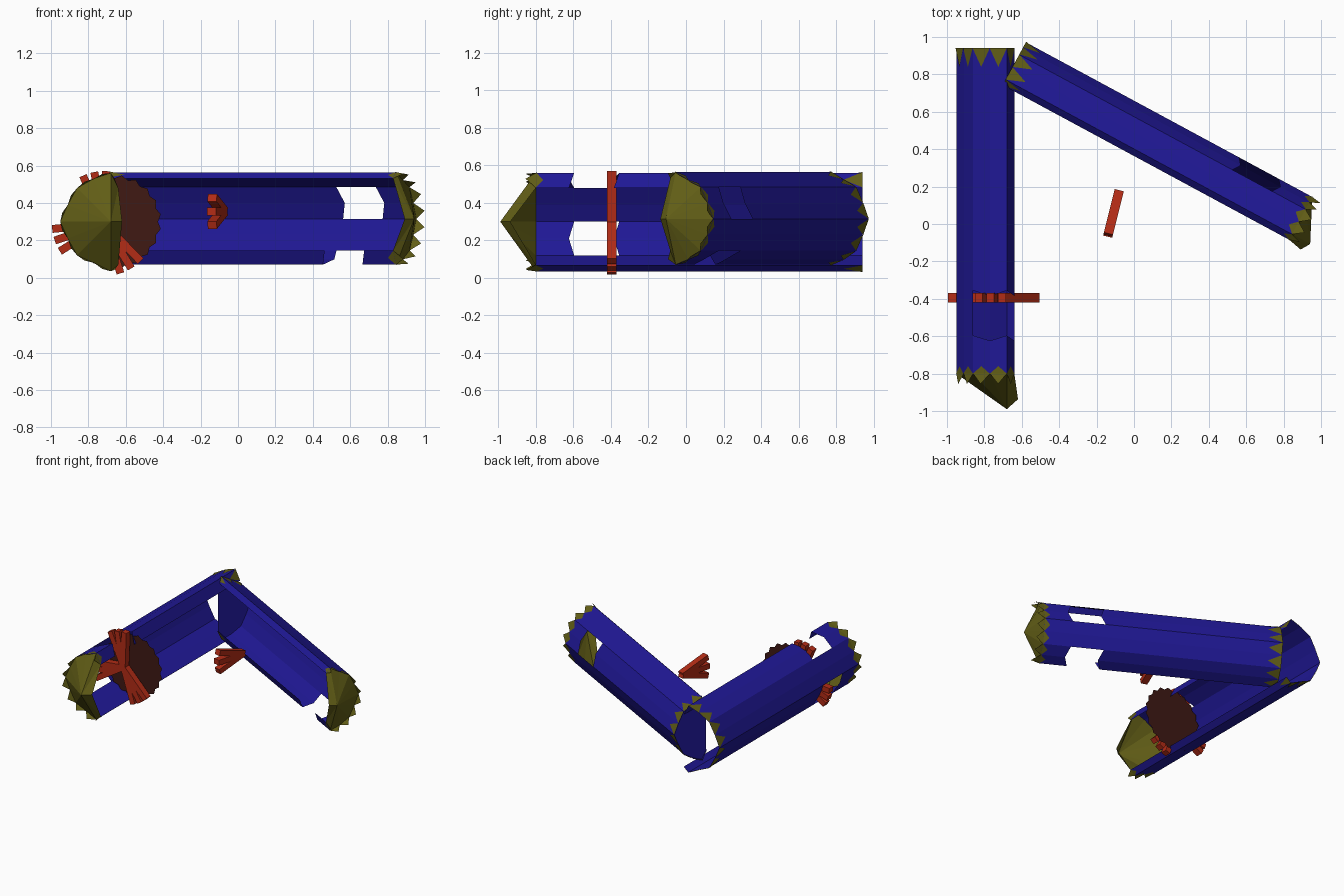
import bpy, bmesh
from math import radians, sin, cos, pi
from mathutils import Vector, Matrix

if "Cube" in bpy.data.objects:
    bpy.data.objects.remove(bpy.data.objects["Cube"], do_unlink=True)


def material(name, rgb):
    m = bpy.data.materials.new(name)
    m.use_nodes = True
    m.diffuse_color = (*rgb, 1)
    m.node_tree.nodes["Principled BSDF"].inputs["Base Color"].default_value = (*rgb, 1)
    return m


BLUE = material("blue", (0.014, 0.009, 0.3))
OLIVE = material("olive", (0.12, 0.11, 0.008))
RED = material("red", (0.45, 0.025, 0.008))
BROWN = material("brown", (0.05, 0.01, 0.007))


def finish(name, bm, mat):
    mesh = bpy.data.meshes.new(name)
    bm.to_mesh(mesh)
    bm.free()
    mesh.materials.append(mat)
    ob = bpy.data.objects.new(name, mesh)
    bpy.context.collection.objects.link(ob)
    return ob


def polygons(name, polys, mat):
    bm = bmesh.new()
    for poly in polys:
        bm.faces.new([bm.verts.new(p) for p in poly])
    bmesh.ops.remove_doubles(bm, verts=bm.verts, dist=0.0005)
    bmesh.ops.recalc_face_normals(bm, faces=bm.faces)
    return finish(name, bm, mat)


# Half-round trough section: (outward, upward)
PROFILE = [(-.04, .18), (0, .26), (.09, .23), (.18, .18), (.23, .09), (.27, 0),
           (.23, -.09), (.18, -.18), (.09, -.22), (0, -.265), (-.04, -.23)]
FACETS = range(len(PROFILE) - 1)
LENGTH = 1.74
STATIONS = [0, 1.31, 1.55, LENGTH]
MISSING = {0, 1, 2, 5, 6}


def trough(name, origin, axis, out, wide, high, nose, capped):
    origin, axis, out = Vector(origin), Vector(axis).normalized(), Vector(out).normalized()

    def place(i, t, grow=1.0):
        o, z = PROFILE[i]
        return origin + axis * t + out * (o * wide * grow) + Vector((0, 0, z * high * grow))

    def mid(i, t, grow):
        return (place(i, t, grow) + place(i + 1, t, grow)) / 2

    def station(i, k):
        ragged = 0.014 * (-1) ** i if 0 < k < 3 else 0
        return STATIONS[k] + ragged

    # Faceted wall with two broken openings
    wall = []
    for i in FACETS:
        for k in range(3):
            if k == 1 and i in MISSING:
                continue
            wall.append([place(i, station(i, k)), place(i + 1, station(i + 1, k)),
                         place(i + 1, station(i + 1, k + 1)), place(i, station(i, k + 1))])
    polygons(name + "_wall", wall, BLUE)

    # Pointed teeth at both ends
    teeth = []
    for i in FACETS:
        teeth.append([place(i, LENGTH), place(i + 1, LENGTH), mid(i, LENGTH + .055, 1.04)])
        teeth.append([place(i, LENGTH, 1.01), place(i + 1, LENGTH, 1.01), mid(i, LENGTH - .04, 1.01)])
        teeth.append([place(i, 0, 1.015), place(i + 1, 0, 1.015), mid(i, .1, 1.015)])
    polygons(name + "_teeth", teeth, OLIVE)

    # Cone nose, closed on its flat side
    tip = origin + axis * (LENGTH + nose)
    side = origin + axis * (LENGTH + nose * .72) - out * .06 * wide
    cone = [[place(i, LENGTH), place(i + 1, LENGTH), tip] for i in FACETS]
    cone += [[place(0, LENGTH), tip, side], [place(len(FACETS), LENGTH), side, tip]]
    polygons(name + "_nose", cone, OLIVE)

    # End plate
    if capped:
        polygons(name + "_end_plate", [[place(i, .01) for i in range(len(PROFILE))]], BLUE)


trough("side_trough", (-.68, .94, .3), (0, -1, 0), (-1, 0, 0), 1, 1, .19, False)
trough("back_trough", (-.686, .772, .315), (.88, -.475, 0), (.475, .88, 0), .84, -.94, .11, True)


# Fans of three sticks
def fan(name, root, direction, spread, reach):
    root, direction = Vector(root), Vector(direction).normalized()
    normal = direction.cross(Vector((0, 0, 1)))
    if abs(direction.y) < .01:
        normal = Vector((0, 1, 0))
    normal.normalize()
    bm = bmesh.new()
    for step in (-1, 0, 1):
        d = Matrix.Rotation(radians(spread * step), 3, normal) @ direction
        w = normal.cross(d)
        frame = Matrix((d * reach, w * .042, normal * .05)).transposed().to_4x4()
        frame.translation = root + d * reach / 2
        bmesh.ops.create_cube(bm, size=1, matrix=frame)
    bmesh.ops.recalc_face_normals(bm, faces=bm.faces)
    finish(name, bm, RED)


for label, angle in (("upper", 101), ("outer", 199), ("lower", 301)):
    a = radians(angle)
    fan(label + "_fan", (-.715, -.395, .29), (cos(a), 0, sin(a)), 13, .28)
fan("loose_fan", (-.08, .175, .355), (-.06, -.24, 0), 17, .25)

# Thin notched disc behind the fans
rim = []
for i in range(40):
    r = .25 if i % 2 else .232
    a = i * pi / 20
    rim.append((-.66 + r * cos(a), -.36, .3 + r * sin(a)))
polygons("notched_disc", [rim], BROWN)
